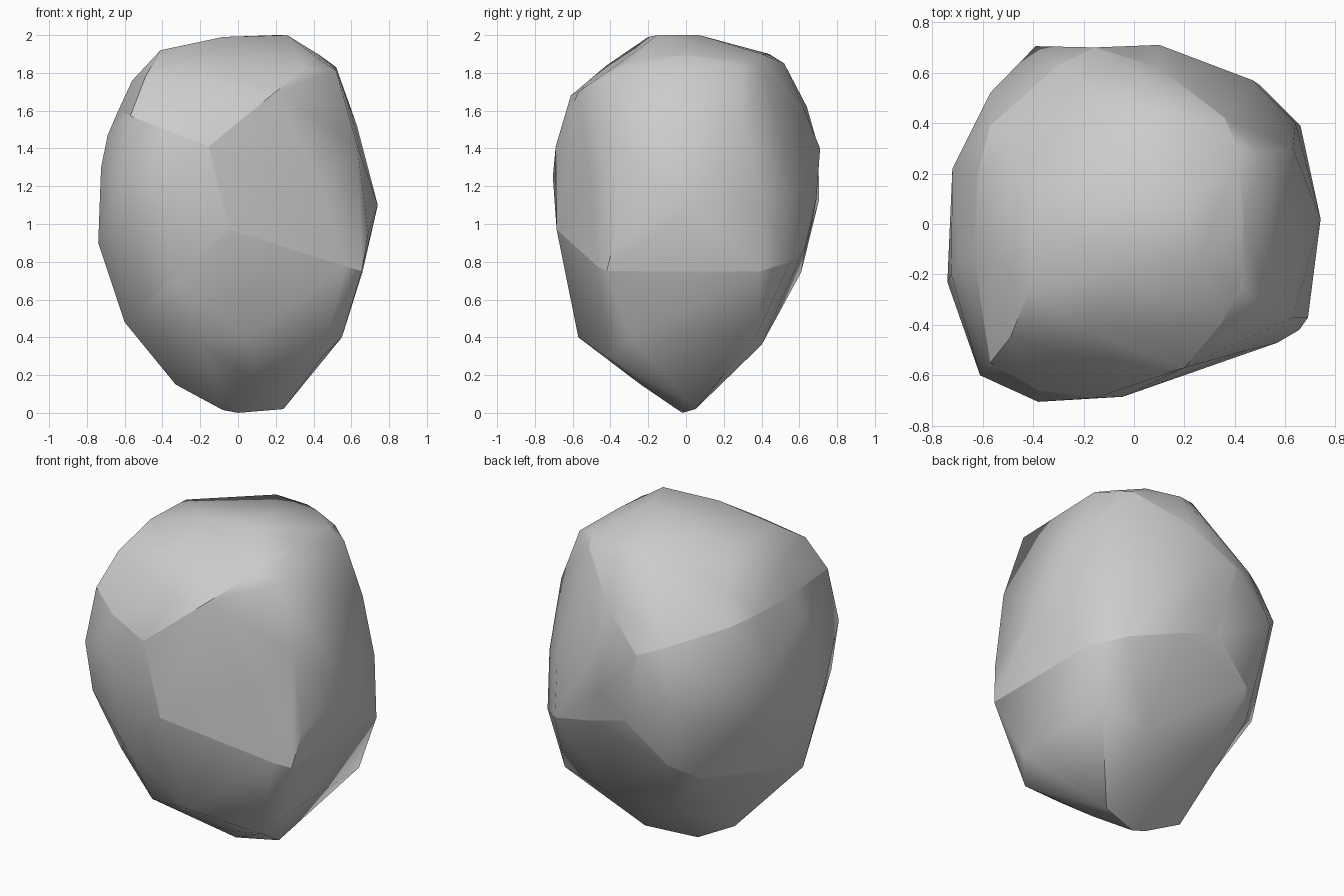
import bpy, bmesh, math

# The boulder is split into four chunks by flat cracks running straight through in y.
# Each crack is a straight line in the front view: z from x.
A, B = (-0.155, 1.41), (-0.045, 0.97)   # the two crack junctions (x, z)


def crack(start, slope, xy):
    return [(x, y, start[1] + slope * (x - start[0])) for x, y in xy]


def junction(p, y_front, y_back):
    return [(p[0], y_front, p[1]), (p[0], y_back, p[1])]


upper = junction(A, -0.69, 0.70)
lower = junction(B, -0.685, 0.66)

# Rims of the cracks, given as (x, y)
top_right = crack(A, 0.817, [(0.2, -0.57), (0.35, -0.39), (0.42, -0.25), (0.435, 0.0),
                             (0.41, 0.3), (0.36, 0.42), (0.1, 0.62)])
top_left = crack(A, -0.392, [(-0.38, -0.66), (-0.57, -0.55), (-0.635, -0.13),
                             (-0.62, 0.2), (-0.57, 0.39), (-0.3, 0.63)])
right_bottom = crack(B, -0.314, [(0.57, -0.47), (0.655, -0.42), (0.66, 0.39),
                                 (0.5, 0.55), (0.2, 0.635)])
left_bottom = crack(B, 0.883, [(-0.35, -0.6), (-0.6, -0.27), (-0.42, 0.46), (-0.3, 0.61)])

# Outer corners belonging to one chunk only
top = [(-0.08, -0.2, 1.99), (0.26, -0.15, 2.0), (0.2, 0.07, 2.0), (-0.41, -0.25, 1.92),
       (0.25, 0.4, 1.90), (-0.05, 0.44, 1.90), (0.1, 0.52, 1.85), (-0.05, 0.64, 1.62),
       (-0.42, 0.1, 1.9), (-0.56, -0.15, 1.76), (-0.5, 0.3, 1.74), (-0.2, -0.42, 1.84),
       (0.0, -0.61, 1.68), (-0.49, -0.45, 1.78)]
left = [(-0.74, -0.23, 0.9), (-0.72, 0.22, 1.3), (-0.69, -0.15, 1.47), (-0.725, -0.2, 1.3),
        (-0.61, -0.6, 1.25), (-0.38, -0.705, 1.25), (-0.57, 0.52, 1.3),
        (-0.39, 0.705, 1.13), (-0.68, 0.2, 0.85), (-0.58, -0.57, 0.95)]
right = [(0.52, -0.33, 1.81), (0.52, 0.28, 1.83), (0.63, 0.3, 1.52), (0.63, -0.37, 1.42),
         (0.74, 0.02, 1.1), (0.69, -0.37, 0.95), (0.64, 0.40, 1.12), (0.47, 0.57, 1.15),
         (0.1, 0.71, 1.4), (0.1, 0.69, 1.13), (0.45, -0.5, 1.2)]
bottom = [(0.0, -0.02, 0.0), (-0.08, 0.0, 0.015), (0.24, 0.05, 0.02), (-0.33, 0.0, 0.15),
          (0.1, -0.24, 0.15), (-0.2, -0.54, 0.38), (0.05, -0.57, 0.4), (0.44, -0.41, 0.29),
          (0.55, -0.3, 0.4), (0.55, 0.38, 0.42), (-0.2, 0.4, 0.36), (0.25, 0.4, 0.36)]


def chunk(name, points):
    bm = bmesh.new()
    for p in points:
        bm.verts.new(p)
    hull = bmesh.ops.convex_hull(bm, input=bm.verts[:])
    inside = {v for v in hull["geom_interior"] + hull["geom_unused"]
              if isinstance(v, bmesh.types.BMVert)}
    bmesh.ops.delete(bm, geom=list(inside), context='VERTS')
    bmesh.ops.recalc_face_normals(bm, faces=bm.faces[:])
    mesh = bpy.data.meshes.new(name)
    bm.to_mesh(mesh)
    bm.free()
    ob = bpy.data.objects.new(name, mesh)
    bpy.context.collection.objects.link(ob)
    bpy.ops.object.select_all(action='DESELECT')
    ob.select_set(True)
    bpy.context.view_layer.objects.active = ob
    bpy.ops.object.shade_smooth_by_angle(angle=math.radians(46))
    return ob


chunk("top_chunk", top + top_left + top_right + upper)
chunk("left_chunk", left + top_left + left_bottom + upper + lower)
chunk("right_chunk", right + top_right + right_bottom + upper + lower)
chunk("bottom_chunk", bottom + left_bottom + right_bottom + lower)
